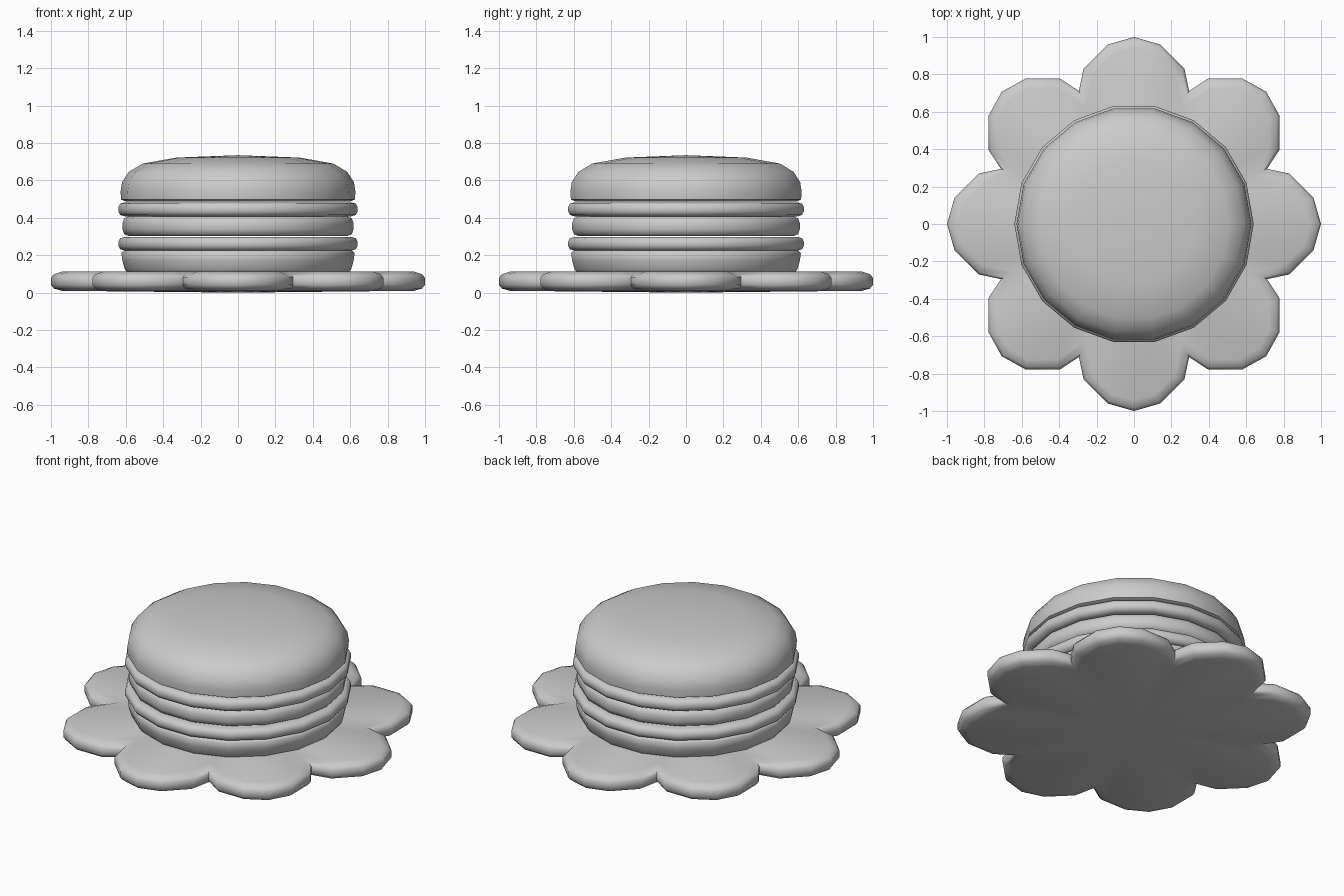
import bpy, bmesh, math
from mathutils import Vector

if "Cube" in bpy.data.objects:
    bpy.data.objects.remove(bpy.data.objects["Cube"])


def finish(bm, name, angle=60):
    bmesh.ops.recalc_face_normals(bm, faces=bm.faces)
    me = bpy.data.meshes.new(name)
    bm.to_mesh(me)
    bm.free()
    ob = bpy.data.objects.new(name, me)
    bpy.context.collection.objects.link(ob)
    bpy.ops.object.select_all(action='DESELECT')
    ob.select_set(True)
    bpy.context.view_layer.objects.active = ob
    bpy.ops.object.shade_smooth_by_angle(angle=math.radians(angle))
    return ob


def stack_rings(rings, low, high):
    """Skin a list of point rings and close both ends with fans to a centre point."""
    bm = bmesh.new()
    loops = [[bm.verts.new(p) for p in ring] for ring in rings]
    n = len(loops[0])
    for a, b in zip(loops, loops[1:]):
        for i in range(n):
            j = (i + 1) % n
            bm.faces.new((a[i], a[j], b[j], b[i]))
    for loop, z in ((loops[0], low), (loops[-1], high)):
        c = bm.verts.new((0, 0, z))
        for i in range(n):
            bm.faces.new((loop[i], loop[(i + 1) % n], c))
    return bm


def lathe(name, profile, low, high, sides=18):
    rings = [[(r * math.cos(2 * math.pi * i / sides),
               r * math.sin(2 * math.pi * i / sides), z) for i in range(sides)]
             for r, z in profile]
    return finish(stack_rings(rings, low, high), name)


def filling(name, r, z0, z1):
    h = z1 - z0
    prof = [(r - 0.035, z0), (r - 0.01, z0 + 0.1 * h), (r, z0 + 0.35 * h),
            (r, z0 + 0.65 * h), (r - 0.01, z1 - 0.1 * h), (r - 0.035, z1)]
    return lathe(name, prof, z0, z1)


# Flower-shaped leaf base: one petal repeated eight times
petal = [(0.77, -22.5), (0.873, -18), (0.97, -8.3), (1.0, 0), (0.97, 8.3), (0.873, 18)]
outline = []
for k in range(8):
    for r, a in petal:
        t = math.radians(a + 45 * k)
        outline.append(Vector((r * math.cos(t), r * math.sin(t))))


def inset(d, z):
    pts = []
    n = len(outline)
    for i, p in enumerate(outline):
        e1 = (p - outline[i - 1]).normalized()
        e2 = (outline[(i + 1) % n] - p).normalized()
        n1, n2 = Vector((-e1.y, e1.x)), Vector((-e2.y, e2.x))
        q = p + (n1 + n2) * d / (1 + n1.dot(n2))
        pts.append((q.x, q.y, z))
    return pts


finish(stack_rings([inset(0.055, 0.01), inset(0.015, 0.022), inset(0, 0.042),
                    inset(0, 0.08), inset(0.015, 0.098), inset(0.055, 0.112)],
                   0.0, 0.117), "flower_leaf")

# Bottom bun, three fillings and top bun
lathe("bottom_bun", [(0.585, 0.10), (0.605, 0.125), (0.618, 0.17),
                     (0.624, 0.212), (0.61, 0.225)], 0.10, 0.225)
filling("lower_filling", 0.64, 0.225, 0.298)
filling("patty", 0.618, 0.302, 0.408)
filling("upper_filling", 0.64, 0.408, 0.483)
lathe("top_bun", [(0.60, 0.488), (0.625, 0.498), (0.628, 0.54), (0.62, 0.59),
                  (0.585, 0.645), (0.51, 0.69), (0.33, 0.722)], 0.488, 0.735)
